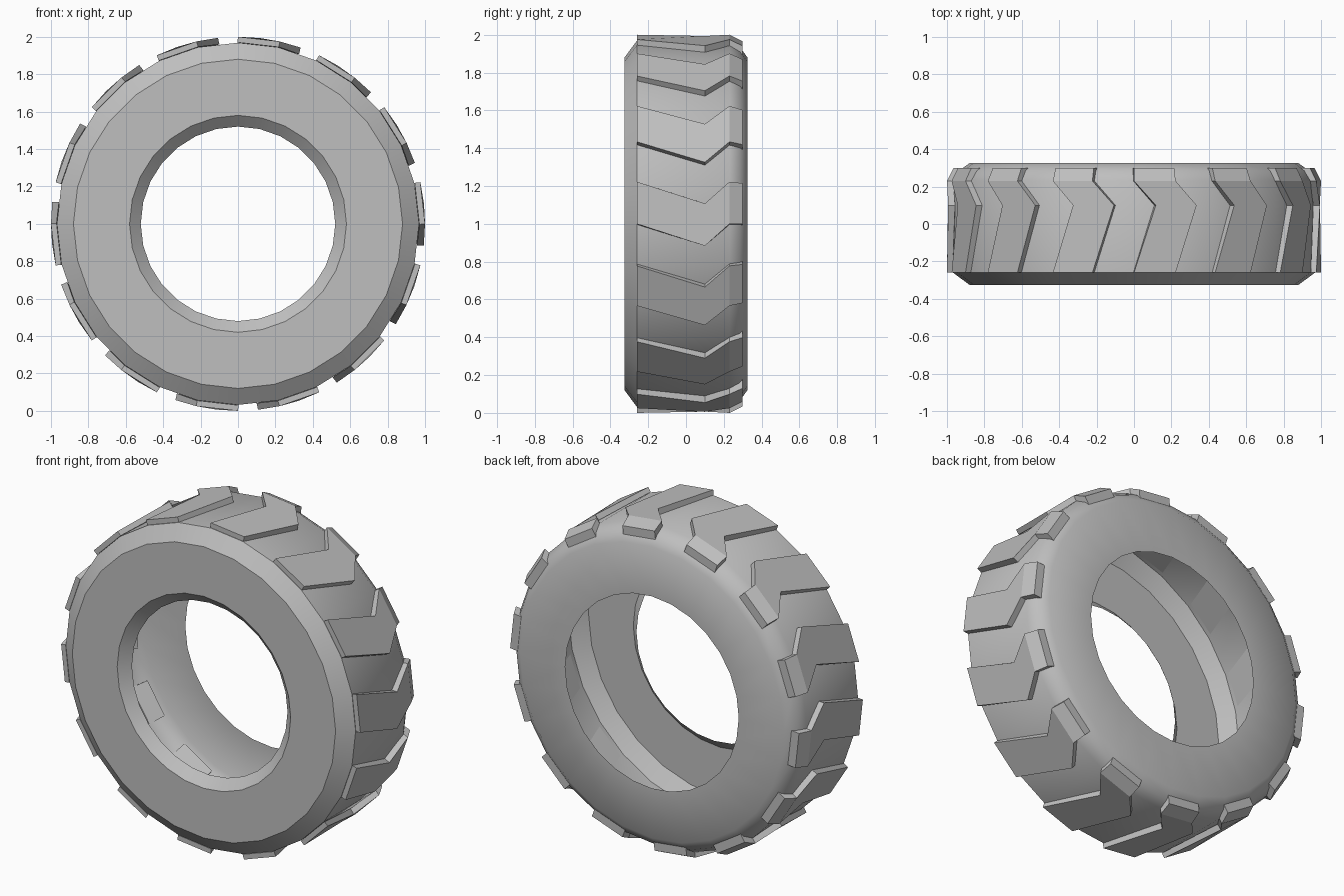
import bpy, bmesh
from math import sin, cos, radians, pi

cube = bpy.data.objects.get("Cube")
if cube:
    bpy.data.objects.remove(cube, do_unlink=True)

rubber = bpy.data.materials.new("grey_rubber")
rubber.use_nodes = True
grey = (0.52, 0.52, 0.52, 1)
rubber.diffuse_color = grey
rubber.node_tree.nodes["Principled BSDF"].inputs["Base Color"].default_value = grey

SEGMENTS = 28
STEP = 2 * pi / SEGMENTS


def polar(radius, angle, y):
    return (radius * cos(angle), y, 1 + radius * sin(angle))


def finish(bm, name):
    mesh = bpy.data.meshes.new(name)
    bm.to_mesh(mesh)
    bm.free()
    mesh.materials.append(rubber)
    obj = bpy.data.objects.new(name, mesh)
    bpy.context.collection.objects.link(obj)
    return obj


# Hollow casing: (y, radius, crisp ring) from the front lip to the back opening
profile = [(-0.27, 0.52, True), (-0.325, 0.58, True), (-0.325, 0.88, True),
           (-0.26, 0.968, True), (0.23, 0.968, False), (0.285, 0.935, False),
           (0.325, 0.88, False), (0.325, 0.58, True)]
bm = bmesh.new()
rings = [[bm.verts.new(polar(r, pi / 2 + k * STEP, y)) for k in range(SEGMENTS)]
         for y, r, crisp in profile]
for a, b in zip(rings, rings[1:]):
    for k in range(SEGMENTS):
        n = (k + 1) % SEGMENTS
        bm.faces.new((a[k], b[k], b[n], a[n])).smooth = True
for ring, (y, r, crisp) in zip(rings, profile):
    if crisp:
        for k in range(SEGMENTS):
            bm.edges.get((ring[k], ring[k - 1])).smooth = False
finish(bm, "tyre_casing")

# Chevron tread blocks: (y, angular shift, outer radius, depth)
rows = [(-0.26, 0, 1.0, 0.03), (0.1, radians(-6.7), 1.0, 0.036),
        (0.23, 0, 1.0, 0.034), (0.3, 0, 0.965, 0.065)]
bm = bmesh.new()
for block in range(SEGMENTS // 2):
    end = pi / 2 + 2 * block * STEP
    sections = []
    for y, shift, r, depth in rows:
        mid = end - STEP / 2 + shift
        section = []
        for side, sink in ((-1, 0), (1, 0), (1, depth), (-1, depth)):
            x, _, z = polar(r, mid + side * STEP / 2, y)
            section.append(bm.verts.new((x - sink * cos(mid), y, z - sink * sin(mid))))
        sections.append(section)
    for a, b in zip(sections, sections[1:]):
        for k in range(4):
            n = (k + 1) % 4
            bm.faces.new((a[k], b[k], b[n], a[n]))
    bm.faces.new(sections[0])
    bm.faces.new(sections[-1][::-1])
bmesh.ops.recalc_face_normals(bm, faces=bm.faces[:])
finish(bm, "tread_blocks")
